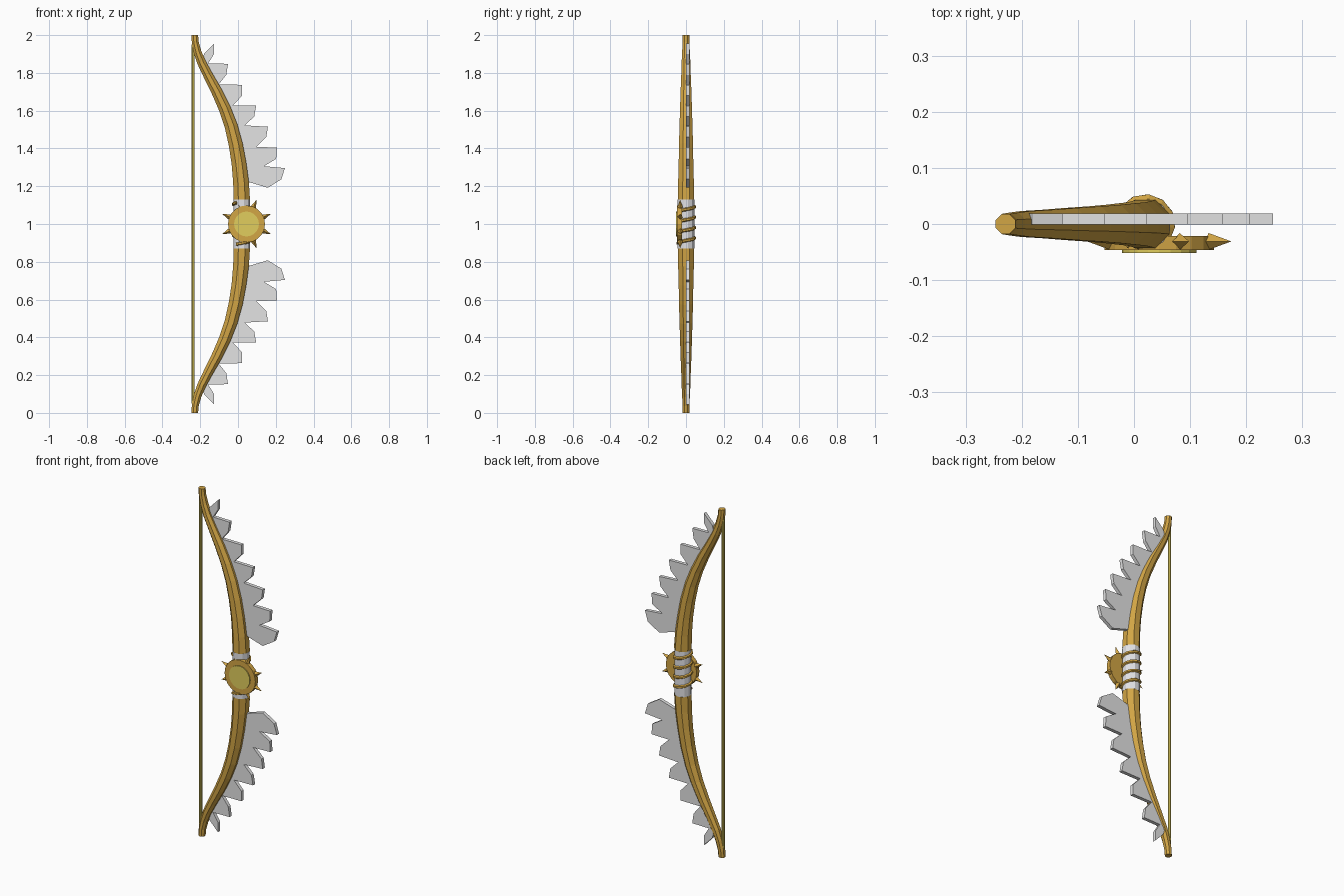
import bpy, bmesh, math
from mathutils import Vector, Matrix

if "Cube" in bpy.data.objects:
    bpy.data.objects.remove(bpy.data.objects["Cube"])


def mat(name, r, g, b):
    m = bpy.data.materials.new(name)
    m.diffuse_color = (r, g, b, 1)
    m.use_nodes = True
    m.node_tree.nodes["Principled BSDF"].inputs["Base Color"].default_value = m.diffuse_color
    return m


GOLD = mat("gold", 0.65, 0.38, 0.06)
YELLOW = mat("pale yellow", 0.75, 0.61, 0.11)
STEEL = mat("steel grey", 0.77, 0.77, 0.77)
SLEEVE = mat("sleeve grey", 0.77, 0.77, 0.80)


def finish(name, bm, material):
    bmesh.ops.recalc_face_normals(bm, faces=bm.faces)
    me = bpy.data.meshes.new(name)
    bm.to_mesh(me)
    bm.free()
    me.materials.append(material)
    ob = bpy.data.objects.new(name, me)
    bpy.context.collection.objects.link(ob)
    return ob


def tube(name, path, radii, sides, material, side=None):
    """Sweep a regular polygon along a path; side(i) gives a section axis."""
    bm = bmesh.new()
    rings = []
    n = len(path)
    for i, p in enumerate(path):
        t = (path[min(i + 1, n - 1)] - path[max(i - 1, 0)]).normalized()
        if i in (0, n - 1) and side is None:
            t = Vector((0, 0, math.copysign(1, t.z)))
        u = side(i) if side else Vector((0, 1, 0))
        v = t.cross(u).normalized()
        ring = []
        for k in range(sides):
            a = 2 * math.pi * (k + 0.5) / sides
            ring.append(bm.verts.new(p + radii[i] * (u * math.cos(a) + v * math.sin(a))))
        rings.append(ring)
    for a, b in zip(rings, rings[1:]):
        for k in range(sides):
            j = (k + 1) % sides
            bm.faces.new((a[k], a[j], b[j], b[k]))
    bm.faces.new(rings[0])
    bm.faces.new(rings[-1])
    return finish(name, bm, material)


# bow limbs: (x, height above the middle, radius), mirrored downwards
half = [(0.02, 0.13, 0.047), (0.016, 0.22, 0.045), (0.005, 0.32, 0.042),
        (-0.012, 0.42, 0.040), (-0.037, 0.52, 0.037), (-0.07, 0.61, 0.034), (-0.112, 0.70, 0.031),
        (-0.16, 0.79, 0.027), (-0.193, 0.855, 0.025), (-0.214, 0.91, 0.022),
        (-0.226, 0.96, 0.020), (-0.229, 1.0, 0.019)]
for name, s in (("upper_limb", 1), ("lower_limb", -1)):
    tube(name, [Vector((x, 0, 1 + s * z)) for x, z, r in half], [r for x, z, r in half], 8, GOLD)

# bow string
tube("bow_string", [Vector((-0.237, 0, 0.05)), Vector((-0.237, 0, 1.95))], [0.0085] * 2, 8, YELLOW)

# grip sleeve and spiral wrap, flattened in front so the emblem covers it
tube("grip", [Vector((0.02, 0, 0.87)), Vector((0.02, 0, 1.13))], [0.0455] * 2, 12, SLEEVE)
turns, steps = 4, 12
angs = [2 * math.pi * i / steps - 2.2 for i in range(turns * steps + 1)]
radial = [Vector((math.cos(a), math.sin(a), 0)) for a in angs]
coil = [Vector((0.02, 0, 0.893 + 0.22 * i / (turns * steps))) + d * 0.045 for i, d in enumerate(radial)]
for p in coil:
    p.y = max(p.y, -0.041 if abs(p.z - 1) > 0.085 else -0.032)
tube("grip_wrap", coil, [0.0095] * len(coil), 6, GOLD, side=lambda i: radial[i])

# toothed blades: outer saw edge, then back along the limb centre
teeth = [(-0.18, 0.90), (-0.127, 0.955), (-0.127, 0.90), (-0.158, 0.85),
         (-0.053, 0.848), (-0.062, 0.79), (-0.103, 0.738),
         (0.022, 0.737), (0.022, 0.68), (-0.026, 0.628),
         (0.096, 0.626), (0.086, 0.57), (0.037, 0.522),
         (0.158, 0.515), (0.15, 0.46), (0.096, 0.408),
         (0.206, 0.405), (0.202, 0.345), (0.137, 0.306),
         (0.248, 0.296), (0.23, 0.237), (0.158, 0.192), (0.064, 0.22)]
outline = teeth + [(x, z) for x, z, r in half[1:9]]
for name, s in (("upper_blade", 1), ("lower_blade", -1)):
    bm = bmesh.new()
    face = bm.faces.new([bm.verts.new((x, -0.001, 1 + s * z)) for x, z in outline])
    ext = bmesh.ops.extrude_face_region(bm, geom=[face])
    for v in ext["geom"]:
        if isinstance(v, bmesh.types.BMVert):
            v.co.y = 0.019
    finish(name, bm, STEEL)


# round emblem: wide disc and raised centre
def disc(name, radius, y0, y1, material):
    bm = bmesh.new()
    m = Matrix.Translation((0.045, (y0 + y1) / 2, 1)) @ Matrix.Rotation(math.pi / 2, 4, 'X')
    bmesh.ops.create_cone(bm, cap_ends=True, segments=20, radius1=radius, radius2=radius,
                          depth=abs(y1 - y0), matrix=m)
    finish(name, bm, material)


disc("emblem_rim", 0.098, -0.021, -0.0465, GOLD)
disc("emblem_centre", 0.066, -0.04, -0.052, YELLOW)

# eight spikes round the emblem
bm = bmesh.new()
for k in range(8):
    m = (Matrix.Translation((0.045, -0.031, 1))
         @ Matrix.Rotation(math.radians(22.5 + 45 * k), 4, 'Y')
         @ Matrix.Translation((0, 0, 0.117)))
    bmesh.ops.create_cone(bm, cap_ends=True, segments=4, radius1=0.015, radius2=0,
                          depth=0.044, matrix=m)
finish("emblem_spikes", bm, GOLD)
